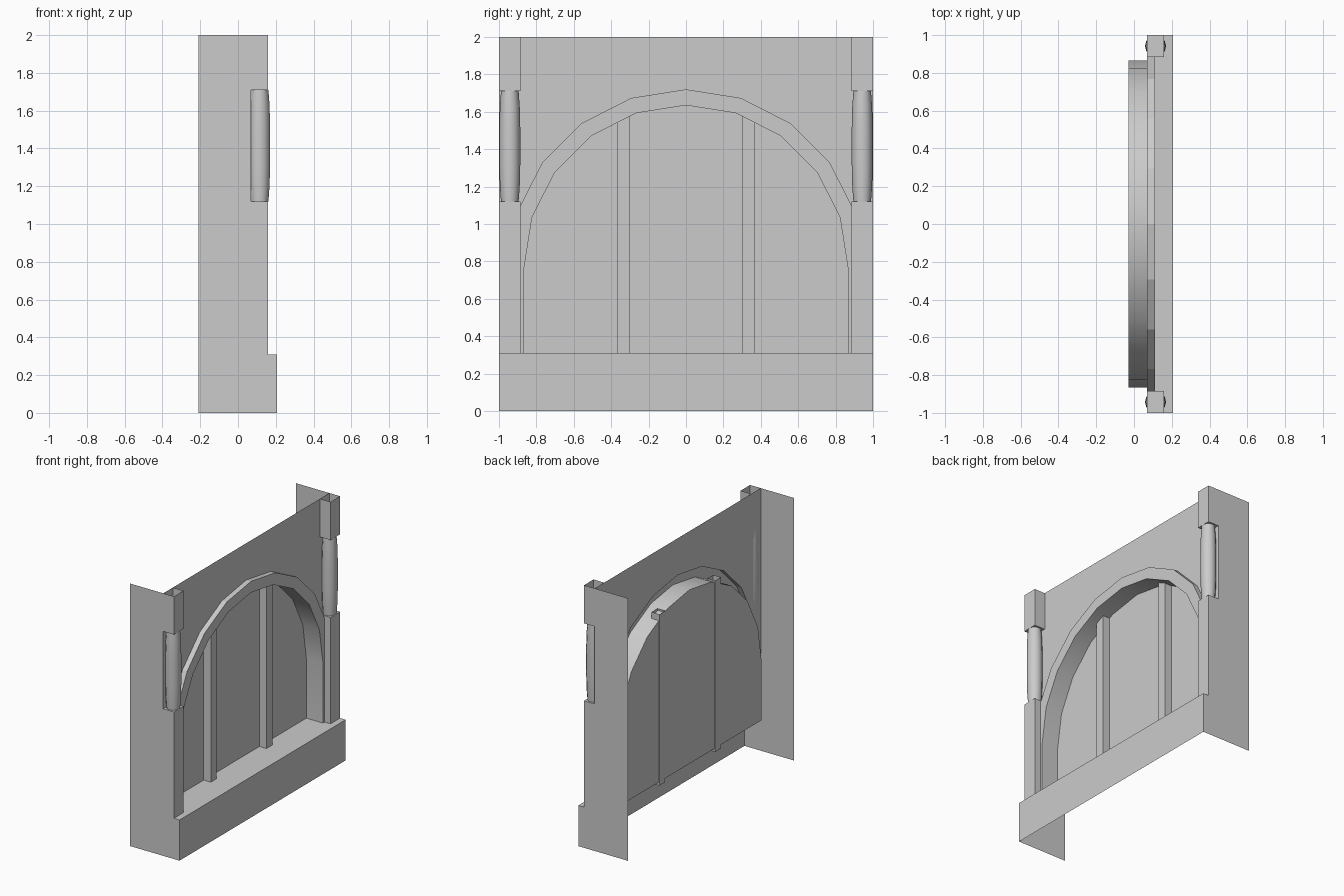
import bpy, bmesh, math
from mathutils import Vector

if "Cube" in bpy.data.objects:
    bpy.data.objects.remove(bpy.data.objects["Cube"])

BACK, WALL, TRIM, POST, FRONT, REAR = -0.03, 0.07, 0.11, 0.16, 0.207, -0.21
LEDGE, TOP, POST_Y, ARCH_R, ARCH_Z = 0.31, 2.0, 0.885, 0.865, 0.77
LOW, HIGH = 1.12, 1.71          # ends of the small columns


def make(name, faces, smooth=False):
    """faces: list of (points, wanted normal direction)."""
    bm = bmesh.new()
    for pts, want in faces:
        f = bm.faces.new([bm.verts.new(p) for p in pts])
        f.normal_update()
        if f.normal.dot(Vector(want)) < 0:
            f.normal_flip()
        f.smooth = smooth
    bmesh.ops.remove_doubles(bm, verts=bm.verts, dist=1e-5)
    me = bpy.data.meshes.new(name)
    bm.to_mesh(me)
    bm.free()
    ob = bpy.data.objects.new(name, me)
    bpy.context.collection.objects.link(ob)
    return ob


def at_x(x, yz):
    return [(x, y, z) for y, z in yz]


def box_side(x0, x1, y, z0, z1):
    return [(x0, y, z0), (x1, y, z0), (x1, y, z1), (x0, y, z1)]


def box_front(x, y0, y1, z0, z1):
    return at_x(x, [(y0, z0), (y1, z0), (y1, z1), (y0, z1)])


def arc(r, a0, a1):
    return [(r * math.cos(math.radians(a)), ARCH_Z + r * math.sin(math.radians(a)))
            for a in range(a0, a1 + 1, 18)]


def sweep(path, x0, x1):
    """Strip along a yz path, facing the arch centre or away from it."""
    out = []
    for (ya, za), (yb, zb) in zip(path, path[1:]):
        out.append(([(x0, ya, za), (x1, ya, za), (x1, yb, zb), (x0, yb, zb)],
                    (0, -(ya + yb), 2 * ARCH_Z - za - zb)))
    return out


# Arch outlines; the outer one dies into the corner posts
inner = [(ARCH_R, LEDGE)] + arc(ARCH_R, 0, 180) + [(-ARCH_R, LEDGE)]
outer = [(POST_Y, 1.10)] + arc(0.95, 36, 144) + [(-POST_Y, 1.10)]
outer_full = [(POST_Y, LEDGE)] + outer + [(-POST_Y, LEDGE)]

# Front wall around the arch
make("wall", [(at_x(WALL, [(1, LEDGE), (1, TOP), (-1, TOP), (-1, LEDGE)]
                    + outer_full[::-1]), (1, 0, 0))])

# Raised arch trim: face and outer rim
rim = [(p, [-c for c in n]) for p, n in sweep(outer, WALL, TRIM)]
make("arch_trim", [(at_x(TRIM, outer_full + inner[::-1]), (1, 0, 0))] + rim)

# Niche lining and back panel
make("niche_lining", sweep(inner, BACK, TRIM), smooth=True)
make("niche_back", [(at_x(BACK, inner), (1, 0, 0))])

# Base board and ledge
make("base_board", [
    (box_front(FRONT, -1, 1, 0, LEDGE), (1, 0, 0)),
    ([(x, y, LEDGE) for x, y in
      [(FRONT, -1), (FRONT, 1), (WALL, 1), (WALL, ARCH_R), (BACK, ARCH_R),
       (BACK, -ARCH_R), (WALL, -ARCH_R), (WALL, -1)]], (0, 0, 1))])

for s, side in ((-1, "left"), (1, "right")):
    # Flat end panel, notched for the column
    prof = [(REAR, 0), (FRONT, 0), (FRONT, LEDGE), (POST, LEDGE), (POST, LOW),
            (WALL, LOW), (WALL, HIGH), (POST, HIGH), (POST, TOP), (REAR, TOP)]
    make(side + "_end_panel", [([(x, s, z) for x, z in prof], (0, s, 0))])

    # Corner post in two pieces, capped where it meets the column
    faces = []
    for z0, z1, cap, up in ((LEDGE, LOW, LOW, 1), (HIGH, TOP, HIGH, -1)):
        faces += [(box_front(POST, s * POST_Y, s, z0, z1), (1, 0, 0)),
                  (box_side(WALL, POST, s * POST_Y, z0, z1), (0, -s, 0)),
                  ([(WALL, s * POST_Y, cap), (POST, s * POST_Y, cap),
                    (POST, s, cap), (WALL, s, cap)], (0, 0, up))]
    make(side + "_corner_post", faces)

    # Bulging round column
    n, cx, cy = 12, 0.114, s * 0.942
    rings = [(LOW, 0.047), (1.2, 0.053), (1.32, 0.056), (1.51, 0.056),
             (1.63, 0.053), (HIGH, 0.047)]
    faces = []
    for (z0, r0), (z1, r1) in zip(rings, rings[1:]):
        for i in range(n):
            a, b = (2 * math.pi * (i + k) / n for k in (0, 1))
            faces.append(([(cx + r * math.cos(t), cy + r * math.sin(t), z)
                           for r, t, z in ((r0, a, z0), (r0, b, z0),
                                           (r1, b, z1), (r1, a, z1))],
                          (math.cos((a + b) / 2), math.sin((a + b) / 2), 0)))
    make(side + "_column", faces, smooth=True)

    # Upright bar in the niche, an open-ended square tube
    xb, xf, z0, z1 = -0.035, 0.03, 0.285, 1.59
    make(side + "_niche_bar", [
        (box_front(xf, s * 0.30, s * 0.37, z0, z1), (1, 0, 0)),
        (box_front(xb, s * 0.30, s * 0.37, z0, z1), (-1, 0, 0)),
        (box_side(xb, xf, s * 0.30, z0, z1), (0, -s, 0)),
        (box_side(xb, xf, s * 0.37, z0, z1), (0, s, 0))])
